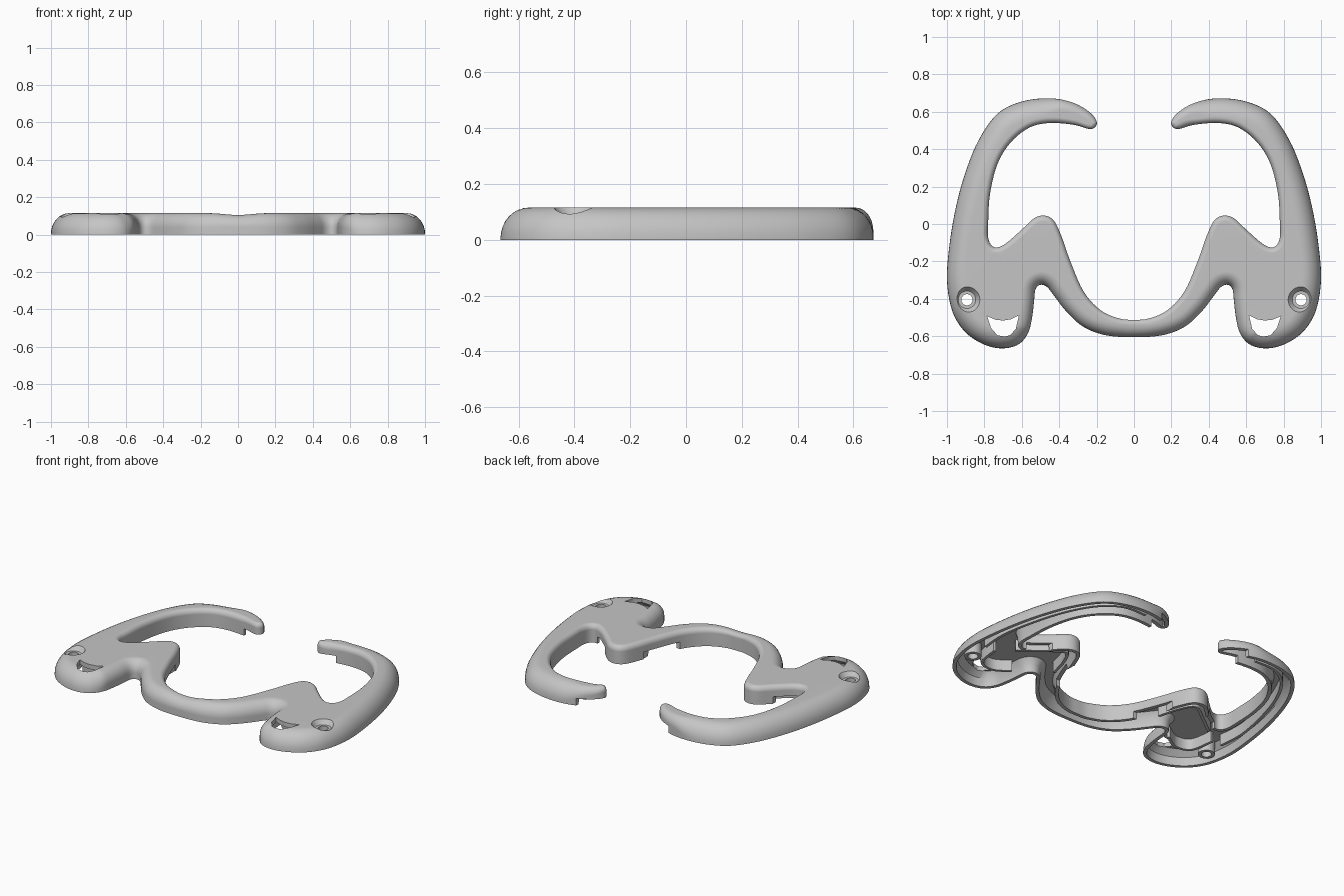
import bpy, bmesh, math
from mathutils import Vector
from mathutils.geometry import interpolate_bezier

if "Cube" in bpy.data.objects:
    bpy.data.objects.remove(bpy.data.objects["Cube"])

HEIGHT = 0.115
CEILING = 0.085

grey = bpy.data.materials.new("satin grey")
grey.use_nodes = True
grey.diffuse_color = (0.56, 0.56, 0.56, 1)
grey.node_tree.nodes["Principled BSDF"].inputs["Base Color"].default_value = grey.diffuse_color

# Half outline on the +x side: points, rounding radius, limit as share of the local half width
bridge_front = [(0, -.605), (.15, -.595), (.27, -.55), (.36, -.47), (.43, -.38), (.465, -.337),
                (.5, -.325), (.527, -.35), (.535, -.42), (.545, -.5), (.565, -.58)]
outer_side = [(.615, -.642), (.7, -.665), (.8, -.645), (.9, -.58), (.97, -.47), (1, -.3), (.985, -.1),
              (.95, .1), (.9, .28), (.83, .45), (.73, .59), (.6, .655), (.45, .672)]
arm_tip = [(.33, .65), (.24, .6), (.2, .55), (.208, .518), (.24, .508)]
inner_side = [(.32, .53), (.45, .54), (.56, .515), (.66, .435), (.73, .32), (.77, .16), (.78, 0),
              (.78, -.07), (.763, -.113), (.73, -.125), (.68, -.1), (.6, -.03), (.535, .03),
              (.48, .045), (.43, .02), (.39, -.06), (.34, -.2), (.27, -.36), (.18, -.46),
              (.08, -.505), (0, -.512)]
SECTIONS = [(bridge_front, .07, 1.35), (outer_side, .1, 1.4),
            (arm_tip, .06, .85), (inner_side, .03, .5)]


def smooth_path(points, closed, steps=5):
    """Smooth curve through the points"""
    pts = [Vector(p) for p in points]
    n = len(pts)
    pick = (lambda i: pts[i % n]) if closed else (lambda i: pts[max(0, min(i, n - 1))])
    path = []
    for i in range(n if closed else n - 1):
        a, b, c, d = (pick(i + k) for k in (-1, 0, 1, 2))
        path += interpolate_bezier(b, b + (c - a) / 6, c - (d - b) / 6, c, steps + 1)[:-1]
    return path if closed else path + [pts[-1]]


def finish(name, bm):
    bmesh.ops.recalc_face_normals(bm, faces=bm.faces)
    mesh = bpy.data.meshes.new(name)
    bm.to_mesh(mesh)
    bm.free()
    mesh.materials.append(grey)
    obj = bpy.data.objects.new(name, mesh)
    bpy.context.collection.objects.link(obj)
    return obj


def activate(obj):
    bpy.ops.object.select_all(action='DESELECT')
    obj.select_set(True)
    bpy.context.view_layer.objects.active = obj


def loft(name, rings):
    """Skin a stack of equal rings and cap both ends"""
    bm = bmesh.new()
    loops = [[bm.verts.new(p) for p in ring] for ring in rings]
    n = len(loops[0])
    for low, high in zip(loops, loops[1:]):
        for i in range(n):
            j = (i + 1) % n
            bm.faces.new((low[i], low[j], high[j], high[i]))
    caps = [bm.faces.new(loops[0]), bm.faces.new(loops[-1])]
    bm.normal_update()
    bmesh.ops.triangulate(bm, faces=caps)
    return finish(name, bm)


def prism(name, outline, low, high):
    return loft(name, [[(p[0], p[1], z) for p in outline] for z in (low, high)])


def circle(x, y, radius, z, n=40):
    return [(x + radius * math.cos(math.tau * k / n), y + radius * math.sin(math.tau * k / n), z)
            for k in range(n)]


def cut(obj, cutter):
    mod = obj.modifiers.new("cut", 'BOOLEAN')
    mod.operation, mod.solver, mod.object = 'DIFFERENCE', 'EXACT', cutter
    activate(obj)
    bpy.ops.object.modifier_apply(modifier=mod.name)
    bpy.data.objects.remove(cutter)


def smooth(obj):
    activate(obj)
    bpy.ops.object.shade_smooth_by_angle(angle=math.radians(35))
    obj.modifiers.new("even shading", 'WEIGHTED_NORMAL').keep_sharp = True


# Full outline, mirrored, with a rounding radius for every point
half = [(p, r, s) for points, r, s in SECTIONS for p in points]
full = half + [((-p[0], p[1]), r, s) for p, r, s in reversed(half[1:-1])]
STEPS = 5
outline = smooth_path([(*p, 0) for p, _, _ in full], True, STEPS)
count = len(outline)
inward, room, radius = [], [], []
for i, p in enumerate(outline):
    along = (outline[(i + 1) % count] - outline[i - 1]).normalized()
    normal = Vector((-along.y, along.x, 0))
    reach = [(q - p).length_squared / (2 * normal.dot(q - p))
             for q in outline if normal.dot(q - p) > 1e-5]
    inward.append(normal)
    room.append(min(reach))
    _, r, share = full[i // STEPS]
    radius.append(min(r, share * room[i]))
for _ in range(6):
    radius = [(radius[i - 1] + radius[i] * 2 + radius[(i + 1) % count]) / 4 for i in range(count)]


def ring(inset, height):
    """Outline moved inward, with the bridge dipping in the middle"""
    points = []
    for i, p in enumerate(outline):
        q = p + inward[i] * inset(i)
        dip = 1 - 0.09 * math.exp(-(p.x / 0.1) ** 2)
        points.append((q.x, q.y, height(i) * dip))
    return points


# Shell: hollow ceiling, inner wall, rim, then the rounded outside
def wall(base, share):
    return lambda i: min(base + share * radius[i], 0.9 * room[i])


rings = [ring(wall(.02, .5), lambda i: CEILING), ring(wall(.022, .1), lambda i: .05),
         ring(wall(.022, 0), lambda i: 0)]
for k in range(9):
    turn = math.pi / 2 * k / 8
    rings.append(ring(lambda i: radius[i] * (1 - math.cos(turn)),
                      lambda i: HEIGHT - min(HEIGHT - .005, radius[i] * 1.1) * (1 - math.sin(turn))))
    if k == 0:
        rings.insert(3, ring(lambda i: 0, lambda i: 0))
shell = loft("frame_shell", rings)

# Openings, screw seats and raised lower edges on both sides
EYE = [(.785, -.493), (.74, -.512), (.7, -.516), (.66, -.51), (.615, -.488), (.632, -.56),
       (.66, -.593), (.69, -.602), (.73, -.595), (.765, -.555)]
SCREW = (.893, -.405)
NOTCHES = [((.15, .45), (.33, .7)), ((.6, -.15), (.72, .02)), ((.28, -.34), (.38, -.1))]


def block(low, high, side):
    return [(side * low[0], low[1]), (side * high[0], low[1]),
            (side * high[0], high[1]), (side * low[0], high[1])]


RIBS = {
    "arm_rib": [(.9, -.28), (.91, -.1), (.87, .12), (.8, .34), (.7, .51), (.57, .6), (.42, .605)],
    "nub_rib": [(.74, -.2), (.62, -.11), (.5, -.03), (.44, -.11), (.4, -.25)],
    "eye_rib": [(.6, -.4), (.7, -.46), (.8, -.43), (.83, -.28)],
}
for side, label in ((1, "left"), (-1, "right")):
    x, y = side * SCREW[0], SCREW[1]
    cut(shell, prism("eye_cutter", [(side * a, b) for a, b in EYE], -.1, .2))
    cut(shell, loft("seat_cutter", [circle(x, y, .045, CEILING), circle(x, y, .054, .095),
                                    circle(x, y, .08, .13)]))
    cut(shell, loft("hole_cutter", [circle(x, y, .03, -.1), circle(x, y, .03, .2)]))
    for low, high in NOTCHES:
        cut(shell, prism("notch_cutter", block(low, high, side), -.1, .045))

    # Screw boss under each seat
    boss = loft(label + "_screw_boss", [circle(x, y, .05, .01), circle(x, y, .05, CEILING + .002)])
    cut(boss, loft("hole_cutter", [circle(x, y, .03, -.1), circle(x, y, .03, .2)]))
    smooth(boss)

    # Stiffening ribs under the ceiling
    for name, points in RIBS.items():
        path = smooth_path([(side * a, b, 0) for a, b in points], False)
        edges = [[], []]
        for i, p in enumerate(path):
            along = (path[min(i + 1, len(path) - 1)] - path[max(i - 1, 0)]).normalized()
            across = Vector((-along.y, along.x, 0)) * .009
            edges[0].append(p + across)
            edges[1].append(p - across)
        smooth(prism(label + "_" + name, edges[0] + edges[1][::-1], .015, CEILING + .006))
smooth(shell)
